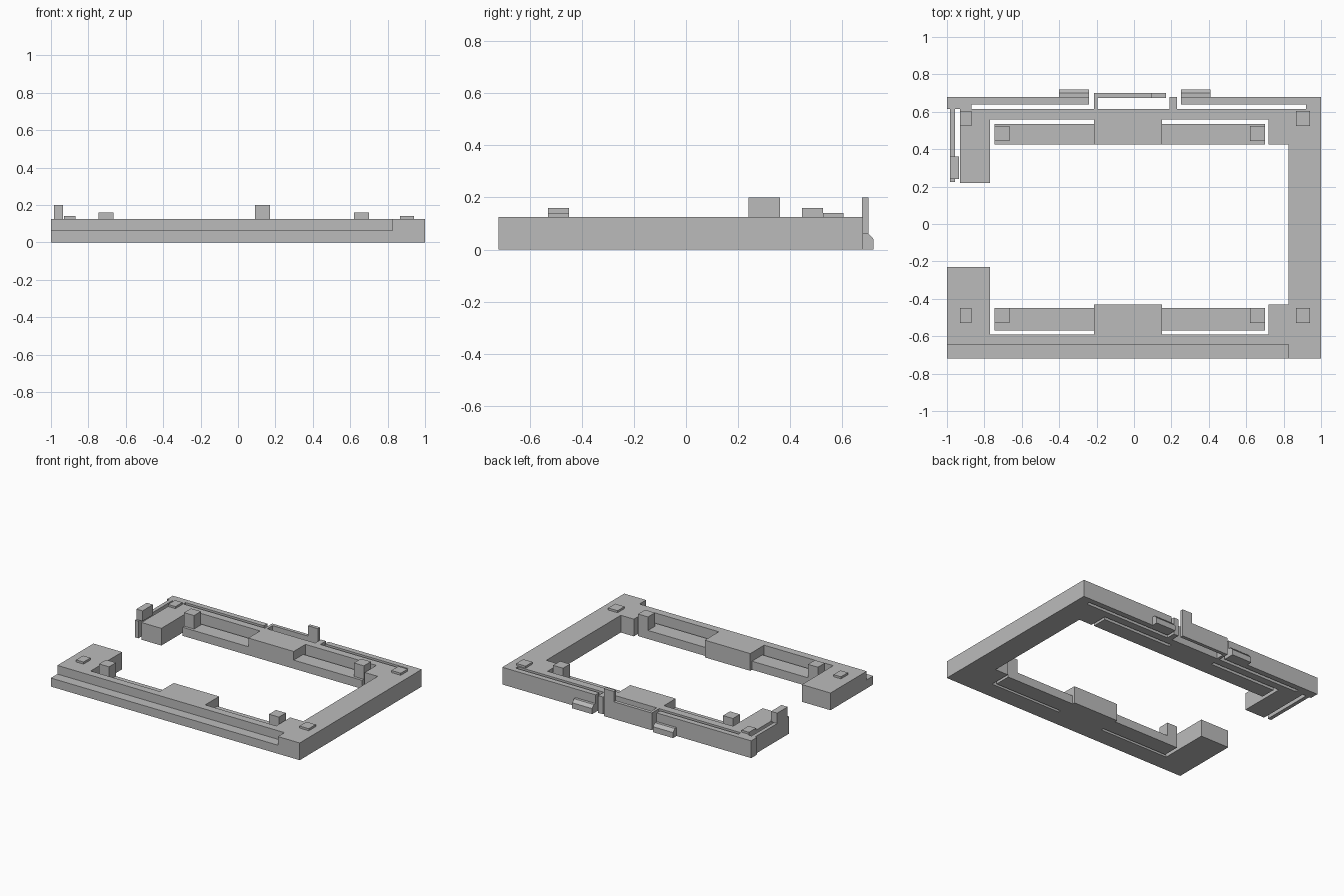
import bpy
import bmesh

cube = bpy.data.objects.get("Cube")
if cube:
    bpy.data.objects.remove(cube, do_unlink=True)

grey = bpy.data.materials.new("plain_grey")
grey.use_nodes = True
grey.diffuse_color = (0.5, 0.5, 0.5, 1)
shader = grey.node_tree.nodes["Principled BSDF"]
shader.inputs["Base Color"].default_value = grey.diffuse_color
shader.inputs["Roughness"].default_value = 0.7

TOP = 0.125      # height of the frame
HALF = 0.062     # height of the ledge and the spring arms


def extrude_profile(name, corners, offset):
    """Extrude a closed 3D profile along an offset vector."""
    bm = bmesh.new()
    face = bm.faces.new([bm.verts.new(c) for c in corners])
    result = bmesh.ops.extrude_face_region(bm, geom=[face], use_keep_orig=True)
    moved = [g for g in result["geom"] if isinstance(g, bmesh.types.BMVert)]
    bmesh.ops.translate(bm, verts=moved, vec=offset)
    bmesh.ops.recalc_face_normals(bm, faces=bm.faces[:])
    mesh = bpy.data.meshes.new(name)
    bm.to_mesh(mesh)
    bm.free()
    mesh.materials.append(grey)
    obj = bpy.data.objects.new(name, mesh)
    bpy.context.collection.objects.link(obj)
    return obj


def plate(name, outline, bottom=0, top=TOP):
    """Upright prism over a plan outline."""
    return extrude_profile(name, [(x, y, bottom) for x, y in outline],
                           (0, 0, top - bottom))


def box(name, x0, x1, y0, y1, bottom=0, top=TOP):
    return plate(name, [(x0, y0), (x1, y0), (x1, y1), (x0, y1)], bottom, top)


# Open frame with central blocks and thick corners
frame_outline = [
    (0.825, -0.72), (1, -0.72), (1, 0.68), (0.92, 0.68), (0.92, 0.615),
    # back rail, inner side
    (-0.93, 0.615), (-0.93, 0.22), (-0.77, 0.22), (-0.77, 0.56),
    (-0.215, 0.56), (-0.215, 0.425), (0.15, 0.425), (0.15, 0.56),
    (0.72, 0.56), (0.72, 0.425), (0.825, 0.425),
    # front rail, inner side
    (0.825, -0.43), (0.72, -0.43), (0.72, -0.59), (0.15, -0.59),
    (0.15, -0.43), (-0.215, -0.43), (-0.215, -0.59), (-0.77, -0.59),
    (-0.77, -0.23), (-1, -0.23), (-1, -0.645), (0.825, -0.645),
]
plate("frame", frame_outline)
box("front_ledge", -1, 0.825, -0.72, -0.645, top=HALF)

# Low spring arms with end pegs, and small pads on the corners
for side, arm_y0, arm_y1, peg_y, pad_y in (
        ("front", -0.57, -0.45, -0.53, -0.53),
        ("back", 0.425, 0.535, 0.445, 0.525)):
    box(side + "_right_arm", -0.745, -0.215, arm_y0, arm_y1, top=HALF)
    box(side + "_left_arm", 0.15, 0.70, arm_y0, arm_y1, top=HALF)
    for hand, peg_x, pad_x in (("right", -0.745, -0.93), ("left", 0.62, 0.865)):
        box(f"{side}_{hand}_peg", peg_x, peg_x + 0.08, peg_y, peg_y + 0.08,
            HALF, 0.16)
        pad_end = pad_x + (0.06 if hand == "right" else 0.075)
        box(f"{side}_{hand}_pad", pad_x, pad_end, pad_y, pad_y + 0.08,
            TOP, 0.14)

# Thin strips along the back
box("back_left_strip", 0.25, 0.92, 0.64, 0.68)
plate("back_right_strip", [
    (-1, 0.615), (-0.87, 0.615), (-0.87, 0.64), (-0.24, 0.64),
    (-0.24, 0.68), (-1, 0.68)])
box("back_post", 0.19, 0.23, 0.615, 0.68)

# Central latch strip with a raised tab
plate("latch_strip", [
    (-0.215, 0.615), (-0.195, 0.615), (-0.195, 0.675), (0.17, 0.675),
    (0.17, 0.70), (-0.215, 0.70)])
box("latch_tab", 0.09, 0.17, 0.675, 0.70, TOP, 0.2)

# Side latch strip with a raised tab
box("side_latch_strip", -0.985, -0.958, 0.225, 0.615)
box("side_latch_tab", -0.985, -0.935, 0.24, 0.36, TOP, 0.2)

# Chamfered clips on the back strips
clip_profile = [(0.68, 0), (0.72, 0), (0.72, 0.04), (0.70, HALF), (0.68, HALF)]
for name, x in (("right_clip", -0.4), ("left_clip", 0.25)):
    extrude_profile(name, [(x, y, z) for y, z in clip_profile], (0.16, 0, 0))
